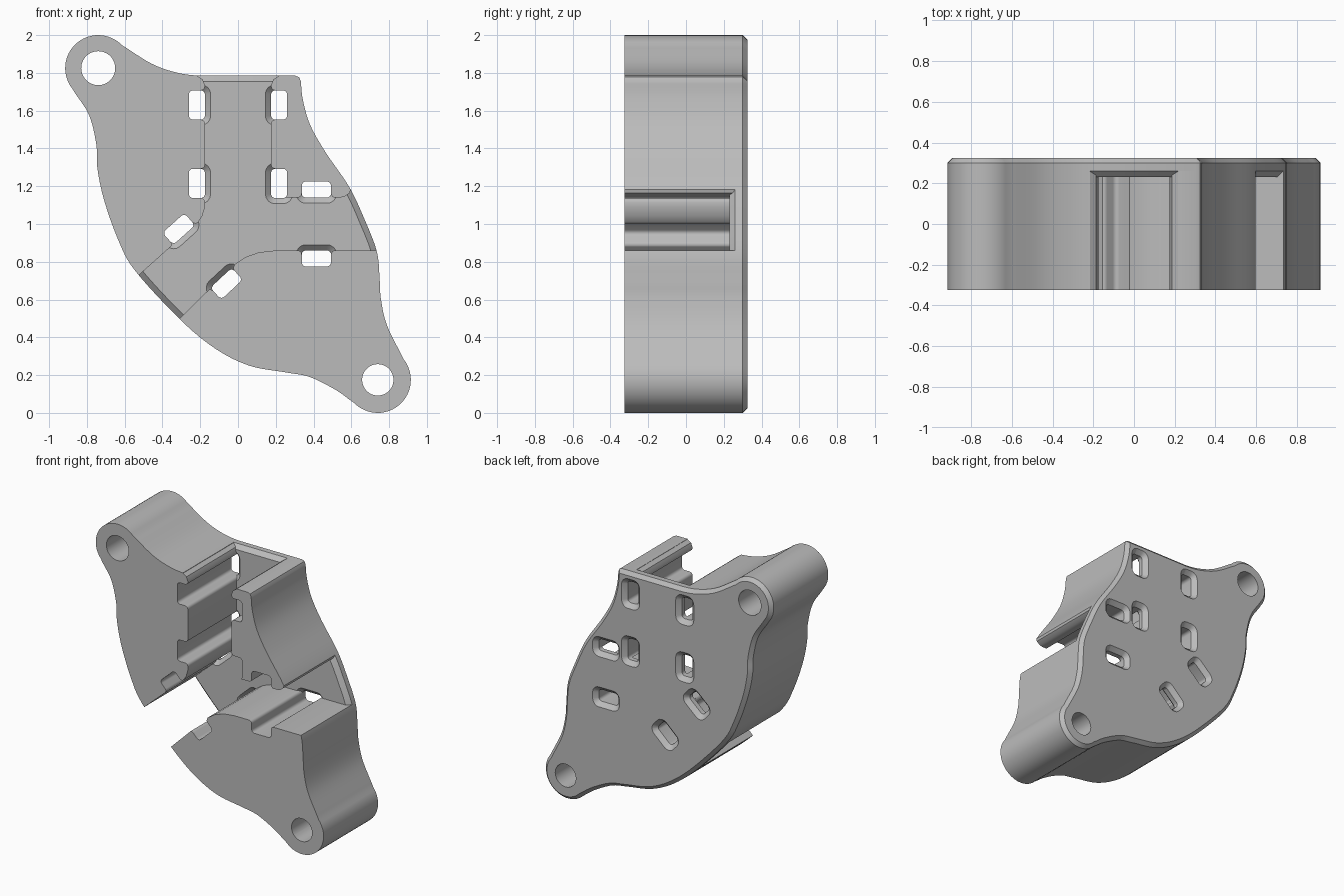
import bpy, bmesh, math
from mathutils import Vector as V

if "Cube" in bpy.data.objects:
    bpy.data.objects.remove(bpy.data.objects["Cube"])

grey = bpy.data.materials.new("plain_grey")
grey.use_nodes = True
grey.diffuse_color = (0.5, 0.5, 0.5, 1)
grey.node_tree.nodes["Principled BSDF"].inputs["Base Color"].default_value = (0.5, 0.5, 0.5, 1)

FRONT, FLOOR, RIM, BACK = -0.325, 0.23, 0.26, 0.325


def arc(c, r, a0, a1, n):
    """Points on an arc, angles in degrees."""
    angles = [math.radians(a0 + (a1 - a0) * i / n) for i in range(n + 1)]
    return [V((c[0] + r * math.cos(a), c[1] + r * math.sin(a))) for a in angles]


def spline(pts, n=6):
    """Smooth curve through all but the first and last (guide) points."""
    pts, out = [V(p) for p in pts], []
    for a, b, c, d in zip(pts, pts[1:], pts[2:], pts[3:]):
        for i in range(n):
            t = i / n
            out.append(0.5 * (2 * b + (c - a) * t + (2 * a - 5 * b + 4 * c - d) * t ** 2
                              + (3 * b - a - 3 * c + d) * t ** 3))
    return out + [pts[-2]]


def inset(pts, d):
    """Offset a counter-clockwise outline inward."""
    out = []
    for i, p in enumerate(pts):
        e1 = (p - pts[i - 1]).normalized()
        e2 = (pts[(i + 1) % len(pts)] - p).normalized()
        n1, n2 = V((-e1.y, e1.x)), V((-e2.y, e2.x))
        out.append(p + (n1 + n2) * d / (1 + n1.dot(n2)))
    return out


def loft(name, pts, sections):
    """Solid from an x-z outline, with (y, inset) sections."""
    bm = bmesh.new()
    pts = [V(p) for p in pts]
    rings = [[bm.verts.new((p.x, y, p.y)) for p in (inset(pts, d) if d else pts)]
             for y, d in sections]
    for r, s in zip(rings, rings[1:]):
        for i in range(len(pts)):
            bm.faces.new((r[i - 1], r[i], s[i], s[i - 1]))
    bm.faces.new(rings[0])
    bm.faces.new(rings[-1])
    bmesh.ops.recalc_face_normals(bm, faces=bm.faces)
    mesh = bpy.data.meshes.new(name)
    bm.to_mesh(mesh)
    bm.free()
    mesh.materials.append(grey)
    ob = bpy.data.objects.new(name, mesh)
    bpy.context.collection.objects.link(ob)
    return ob


def cut(ob, pts, sections=((-0.4, 0), (0.4, 0))):
    """Subtract a lofted solid from an object."""
    tool = loft("cutter", pts, sections)
    tool.hide_render = True
    bpy.context.view_layer.objects.active = ob
    mod = ob.modifiers.new("cut", 'BOOLEAN')
    mod.object, mod.operation, mod.solver = tool, 'DIFFERENCE', 'EXACT'
    bpy.ops.object.modifier_apply(modifier=mod.name)
    bpy.data.objects.remove(tool)


# Outline: two ears joined by flowing sides
EAR_A, EAR_B, EAR_R = (-0.74, 1.825), (0.74, 0.175), 0.175
ear_a = arc(EAR_A, EAR_R, 44, 219, 24)
ear_b = arc(EAR_B, EAR_R, 224, 399, 24)
left = spline([ear_a[-6], ear_a[-1], (-.79, 1.58), (-.75, 1.42), (-.745, 1.3), (-.71, 1.13),
               (-.635, .918), (-.545, .753), (-.305, .493), (-.12, .34), (.06, .25),
               (.25, .215), (.38, .19), (.52, .12), ear_b[0], ear_b[5]])
right = spline([ear_b[-6], ear_b[-1], (.79, .46), (.757, .6), (.75, .705), (.735, .854),
                (.67, 1.024), (.59, 1.194), (.46, 1.385), (.38, 1.53), (.343, 1.66),
                (.333, 1.755), (.33, 1.8)])
top = spline([(0, 1.785), (-.2, 1.785), (-.33, 1.803), (-.46, 1.85), ear_a[0], ear_a[5]])
corner = [V((.324, 1.777)), V((.303, 1.785))]
outline = ear_a[:-1] + left[:-1] + ear_b[:-1] + right + corner + top[:-1]

# Branching channel between the raised blocks
channel = [(-.44, .37), (-.02, .785), (.04, .825), (.11, .85), (.2, .86), (.9, .86),
           (.9, 1.2), (.6, 1.2), (.592, 1.165), (.565, 1.145), (.54, 1.14), (.175, 1.14),
           (.175, 1.735), (.187, 1.765), (.215, 1.783), (.215, 1.9),
           (-.215, 1.9), (-.215, 1.783), (-.187, 1.765), (-.175, 1.735),
           (-.175, 1.09), (-.19, 1.04), (-.21, 1.01), (-.53, .725), (-.64, .626)]

# Tie slots: wall point and direction into the wall
slots = [(s * .175, z, a) for s, a in ((-1, 180), (1, 0)) for z in (1.63, 1.215)]
slots += [(.415, 1.14, 90), (.415, .86, -90), (-.285, .942, 132), (-.09, .715, -47)]
HALF, DEEP, R = 0.0775, 0.085, 0.022


def place(slot, pts):
    x, z, a = slot
    u = V((math.cos(math.radians(a)), math.sin(math.radians(a))))
    return [V((x, z)) + u * p[0] + V((-u.y, u.x)) * p[1] for p in pts]


# Notch has flared mouth edges and rounded inner corners
side = arc((DEEP - R, HALF - R), R, 0, 90, 4) + arc((R, HALF + R), R, 270, 180, 4)
side += [V((-.04, HALF + R))]
notch = side + [V((p.x, -p.y)) for p in reversed(side)]
hole = []
for k, (d, t) in enumerate(((DEEP - R, HALF - R), (R, HALF - R), (R, R - HALF), (DEEP - R, R - HALF))):
    hole += arc((d, t), R, 90 * k, 90 * k + 90, 4)

blocks = loft("raised_blocks", outline, [(FRONT, 0), (RIM, 0)])
plate = loft("back_plate", outline, [(FLOOR, 0.03), (RIM, 0), (BACK - 0.025, 0), (BACK, 0.025)])

cut(blocks, channel)
for s in slots:
    cut(blocks, place(s, notch))
    cut(plate, place(s, hole), [(RIM - 0.04, -0.04), (RIM, 0), (BACK - 0.03, 0), (BACK + 0.01, -0.04)])

# Mounting holes through both ears
for ob in (blocks, plate):
    cut(ob, arc(EAR_A, 0.09, 0, 350, 35))
    cut(ob, arc(EAR_B, 0.083, 0, 350, 35))
    bpy.ops.object.select_all(action='DESELECT')
    ob.select_set(True)
    bpy.context.view_layer.objects.active = ob
    bpy.ops.object.shade_smooth_by_angle(angle=math.radians(28))
